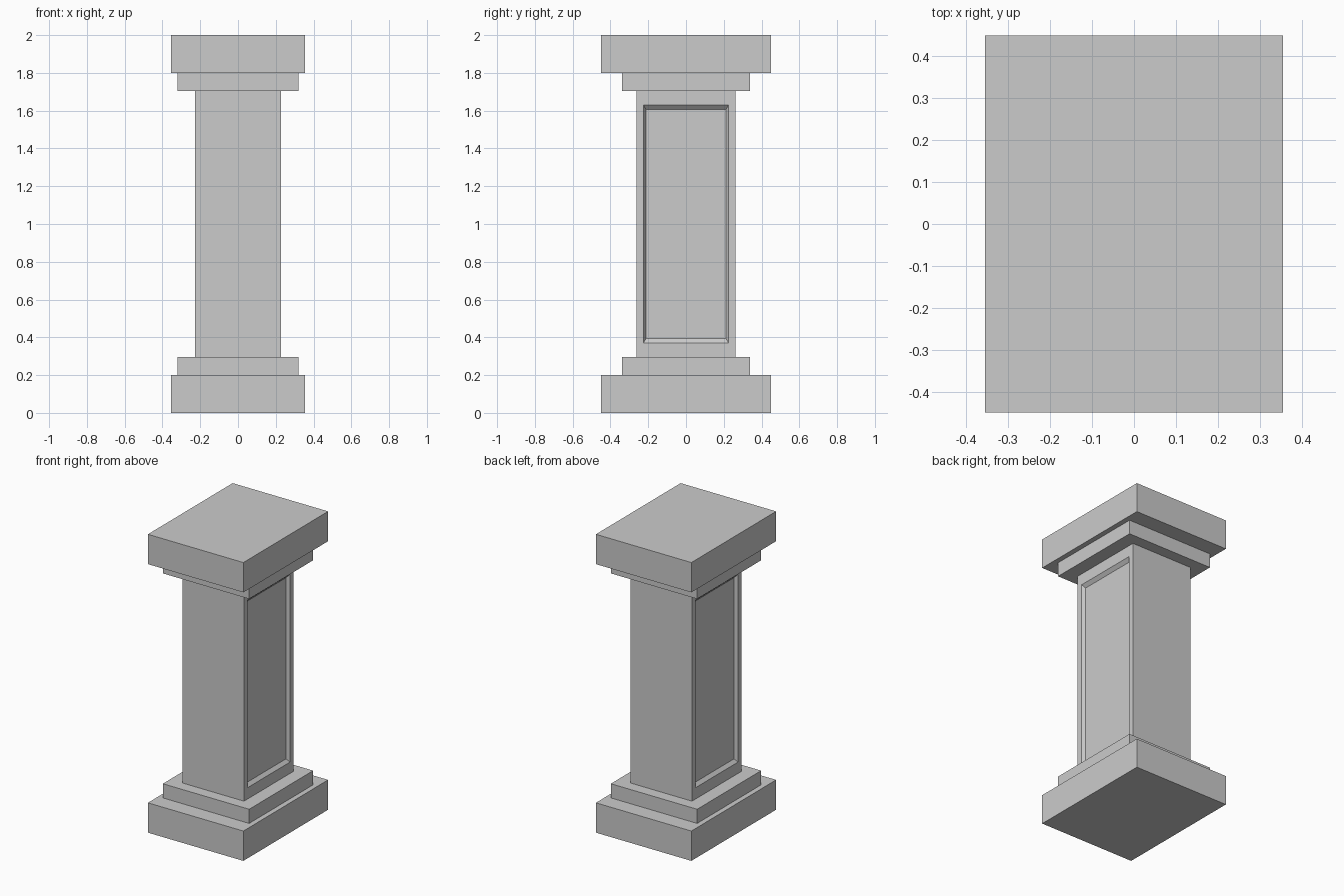
import bpy, bmesh
from mathutils import Matrix

if "Cube" in bpy.data.objects:
    bpy.data.objects.remove(bpy.data.objects["Cube"])


def finish(name, bm):
    bmesh.ops.recalc_face_normals(bm, faces=bm.faces)
    mesh = bpy.data.meshes.new(name)
    bm.to_mesh(mesh)
    bm.free()
    obj = bpy.data.objects.new(name, mesh)
    bpy.context.collection.objects.link(obj)


def block(hx, hy, z0, z1):
    """Box with half sizes hx, hy between heights z0 and z1."""
    bm = bmesh.new()
    bmesh.ops.create_cube(bm, size=1, matrix=Matrix.Translation((0, 0, (z0 + z1) / 2))
                          @ Matrix.Diagonal((2 * hx, 2 * hy, z1 - z0, 1)))
    return bm


# Stepped base and matching cap, mirrored about mid height
H = 2.0
for part, hx, hy, z0, z1 in (("slab", 0.354, 0.449, 0.0, 0.2),
                             ("step", 0.32, 0.339, 0.2, 0.295)):
    finish("base_" + part, block(hx, hy, z0, z1))
    finish("cap_" + part, block(hx, hy, H - z1, H - z0))

# Shaft with a bevelled recessed panel on both x sides
SX, SY, MID = 0.228, 0.262, H / 2
shaft = block(SX, SY, 0.295, H - 0.295)
for side in [f for f in shaft.faces if abs(f.normal.x) > 0.9]:
    # panel rim flush with the side, then panel floor set inwards
    for x, hy, hz in ((SX, 0.225, 0.629), (SX - 0.02, 0.212, 0.607)):
        bmesh.ops.inset_region(shaft, faces=[side], thickness=0.01)
        for v in side.verts:
            v.co.x = x if v.co.x > 0 else -x
            v.co.y = hy if v.co.y > 0 else -hy
            v.co.z = MID + (hz if v.co.z > MID else -hz)
finish("shaft", shaft)
